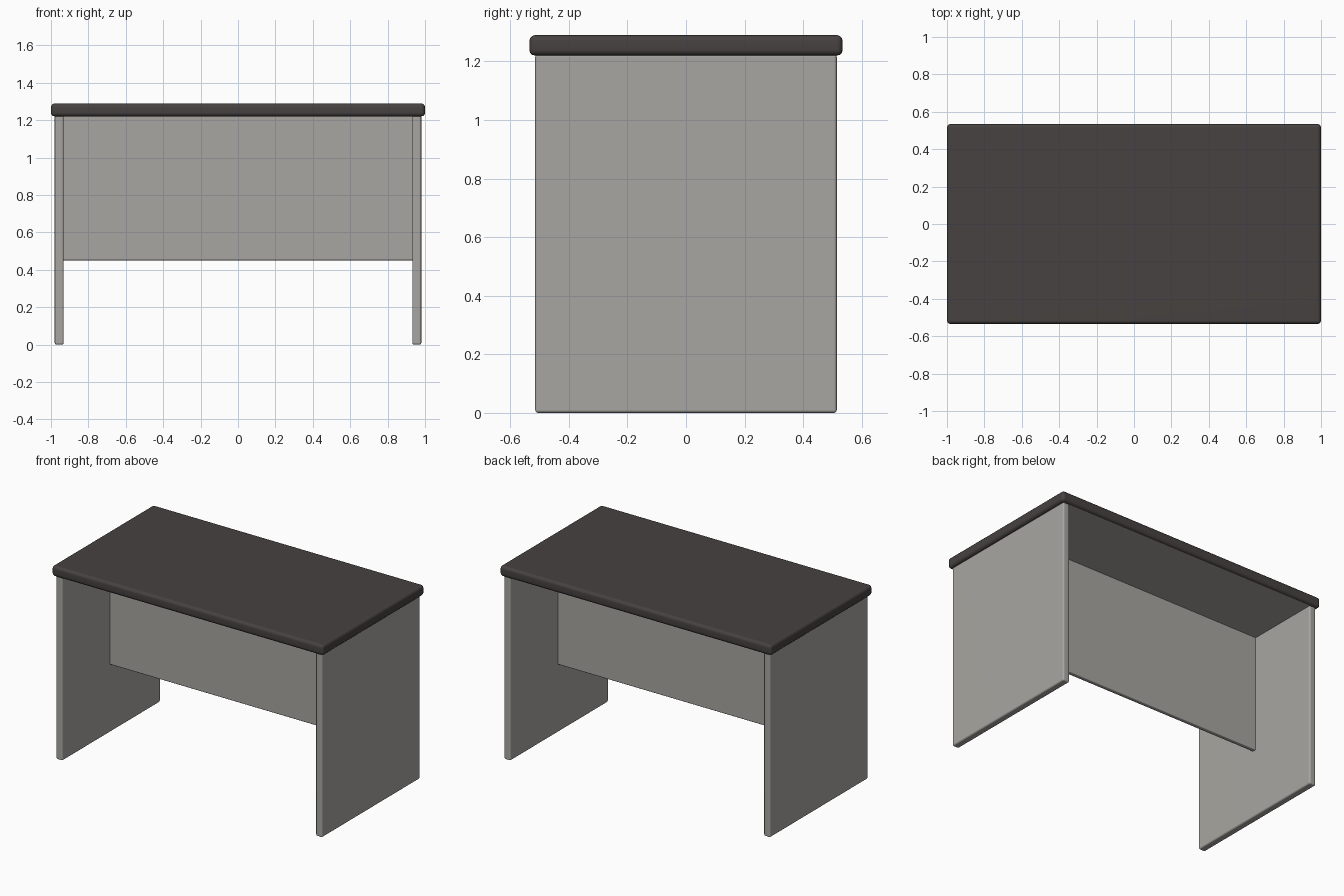
import bpy, bmesh
from mathutils import Vector

if "Cube" in bpy.data.objects:
    bpy.data.objects.remove(bpy.data.objects["Cube"])


def material(name, rgb):
    m = bpy.data.materials.new(name)
    m.diffuse_color = (*rgb, 1)
    m.use_nodes = True
    m.node_tree.nodes["Principled BSDF"].inputs["Base Color"].default_value = m.diffuse_color
    return m


grey = material("light grey", (0.39, 0.38, 0.355))
dark = material("dark brown grey", (0.061, 0.054, 0.052))


def box(name, lo, hi, bevel, mats, segments=3):
    """Axis-aligned box with rounded edges; a second material goes on its underside."""
    lo, hi = Vector(lo), Vector(hi)
    bm = bmesh.new()
    bmesh.ops.create_cube(bm, size=1)
    for v in bm.verts:
        v.co = (lo + hi) / 2 + v.co * (hi - lo)
    bmesh.ops.bevel(bm, geom=bm.edges[:], offset=bevel, segments=segments,
                    profile=0.5, affect='EDGES')
    bm.normal_update()
    for f in bm.faces:
        f.smooth = True
        if len(mats) > 1 and f.normal.z < -0.99:
            f.material_index = 1
    me = bpy.data.meshes.new(name)
    bm.to_mesh(me)
    bm.free()
    for m in mats:
        me.materials.append(m)
    ob = bpy.data.objects.new(name, me)
    bpy.context.collection.objects.link(ob)
    # keep the large flat faces flat
    wn = ob.modifiers.new("flat shading", 'WEIGHTED_NORMAL')
    wn.keep_sharp = True
    return ob


# Desk top, dark with a light underside
box("desk_top", (-1, -0.535, 1.22), (1, 0.535, 1.29), 0.02, [dark, grey])

# Side panels that act as legs
for side, x0, x1 in (("left", -0.98, -0.932), ("right", 0.932, 0.98)):
    box(side + "_side_panel", (x0, -0.515, 0), (x1, 0.515, 1.225), 0.01, [grey])

# Modesty panel across the middle
box("modesty_panel", (-0.94, -0.014, 0.45), (0.94, 0.014, 1.225), 0.005, [grey], 2)
